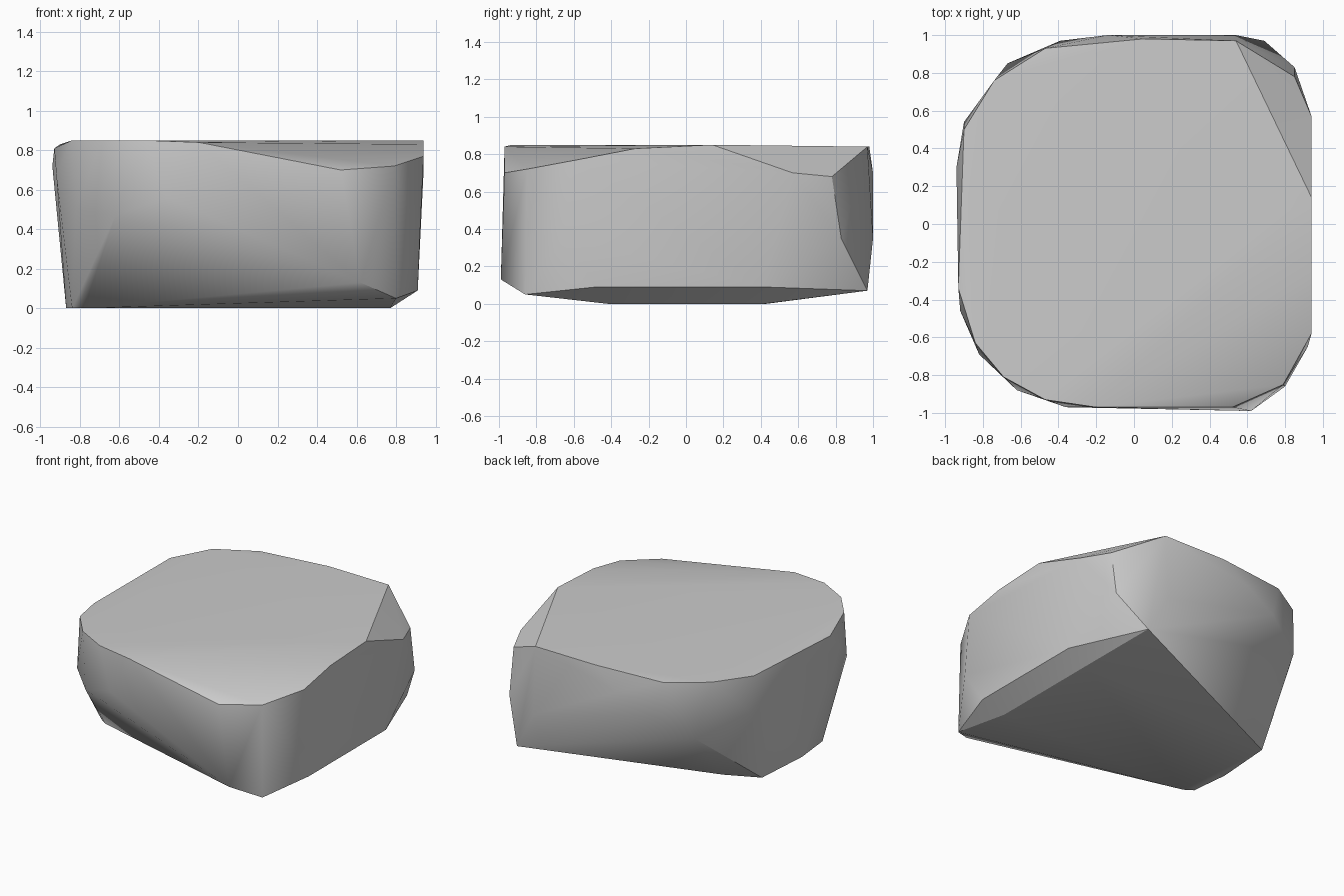
import bpy
import bmesh
import math
from mathutils import Vector

cube = bpy.data.objects.get("Cube")
if cube:
    bpy.data.objects.remove(cube, do_unlink=True)

# Corner points of the boulder, in hundredths of a unit
top_rim = [
    (-74, 76, 84), (-47, 93, 83), (5, 98, 84), (54, 97, 84), (94, 14, 85),
    (94, -27, 83), (94, -58, 77), (79, -85, 72), (52, -97, 70), (-20, -97, 84),
    (-47, -93, 85), (-69, -81, 85), (-84, -63, 85), (-93, -34, 81), (-90, 50, 83),
]
chipped_corner = [(94, 57, 70), (85, 78, 68)]
widest_ring = [
    (54, 100, 35), (85, 83, 35), (-14, 100, 70), (-39, 97, 58), (-67, 85, 44),
    (-90, 54, 58), (-94, 30, 72), (-92, -46, 68), (-82, -69, 50),
    (-62, -88, 47), (-36, -97, 56), (92, -65, 35),
]
lower_edge = [
    (69, 97, 7), (62, -99, 13), (80, -86, 5), (91, -48, 9), (91, 41, 9),
]
base = [
    (77, -42, 0), (77, 42, 0), (-60, 43, 0), (-84, 32, 0), (-87, -10, 0),
    (-84, -38, 0), (-78, -42, 0),
]


def make_material(name, colour):
    """One flat colour, shown in the viewport and in renders."""
    material = bpy.data.materials.new(name)
    material.use_nodes = True
    material.diffuse_color = colour
    shader = next(n for n in material.node_tree.nodes if n.type == "BSDF_PRINCIPLED")
    shader.inputs["Base Color"].default_value = colour
    return material


def make_hull(name, points, material):
    """Wrap the points in a faceted convex stone."""
    bm = bmesh.new()
    for point in points:
        bm.verts.new(Vector(point) / 100)
    hull = bmesh.ops.convex_hull(bm, input=bm.verts[:])
    unused = [g for g in hull["geom_interior"] if isinstance(g, bmesh.types.BMVert)]
    bmesh.ops.delete(bm, geom=unused, context="VERTS")
    # Merge the nearly flat triangles into broad facets
    bmesh.ops.dissolve_limit(
        bm, angle_limit=math.radians(1), verts=bm.verts[:], edges=bm.edges[:]
    )
    bmesh.ops.recalc_face_normals(bm, faces=bm.faces[:])
    mesh = bpy.data.meshes.new(name)
    bm.to_mesh(mesh)
    bm.free()
    mesh.materials.append(material)
    stone = bpy.data.objects.new(name, mesh)
    bpy.context.collection.objects.link(stone)
    return stone


# The boulder, smooth over shallow bends and sharp at the broken edges
stone_grey = make_material("stone_grey", (0.6, 0.6, 0.6, 1))
boulder = make_hull(
    "boulder", top_rim + chipped_corner + widest_ring + lower_edge + base, stone_grey
)
bpy.ops.object.select_all(action="DESELECT")
boulder.select_set(True)
bpy.context.view_layer.objects.active = boulder
bpy.ops.object.shade_smooth_by_angle(angle=math.radians(30))
